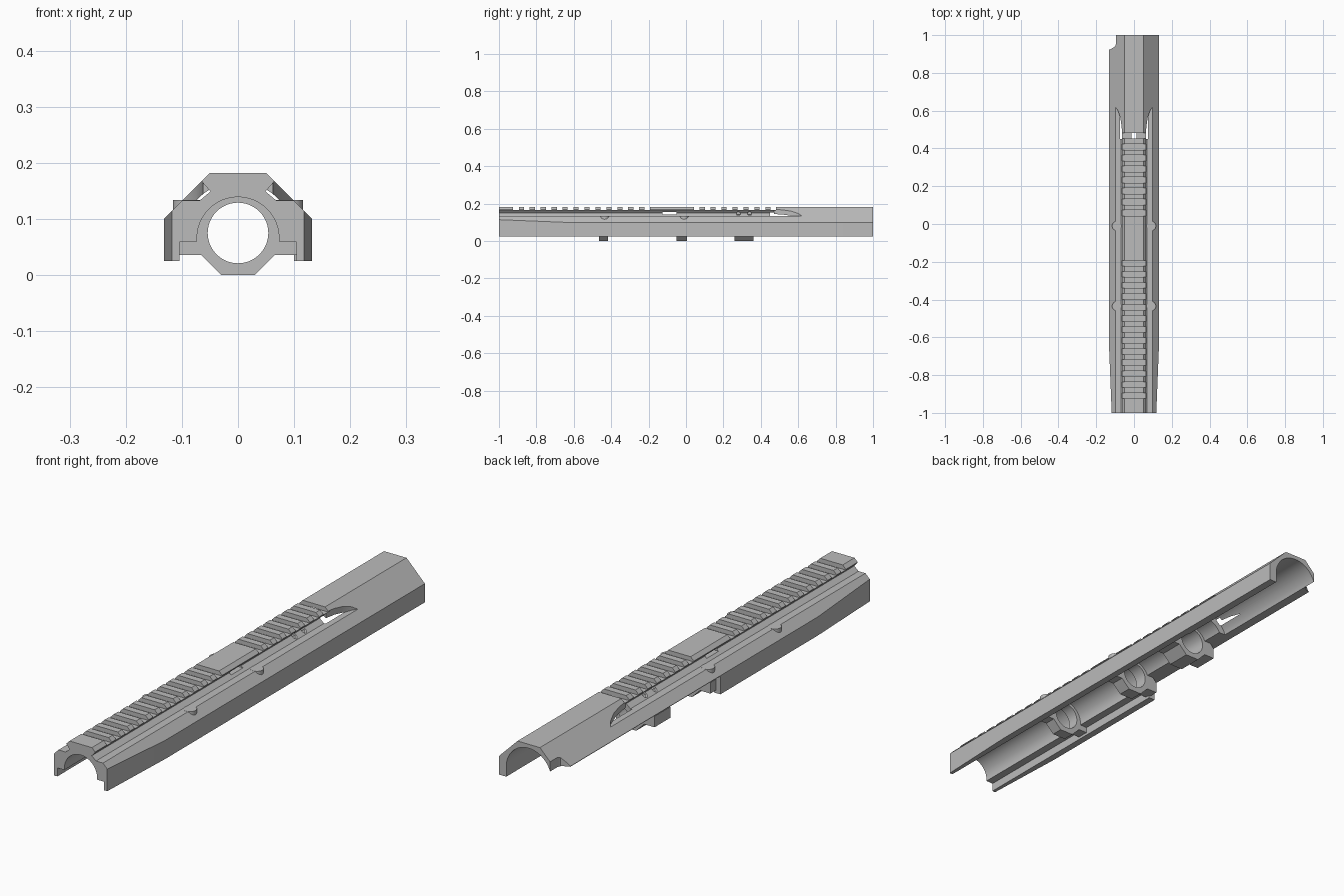
import bpy, bmesh, math
from mathutils import Vector

if "Cube" in bpy.data.objects:
    bpy.data.objects.remove(bpy.data.objects["Cube"])

grey = bpy.data.materials.new("plain_grey")
grey.use_nodes = True
grey.diffuse_color = (0.5, 0.5, 0.5, 1)
grey.node_tree.nodes["Principled BSDF"].inputs["Base Color"].default_value = (0.5, 0.5, 0.5, 1)


def loft(name, sections):
    """Join equal outlines, each given as (list of xyz), into a closed solid."""
    bm = bmesh.new()
    loops = [[bm.verts.new(p) for p in s] for s in sections]
    bm.faces.new(loops[0])
    bm.faces.new(loops[-1])
    for a, b in zip(loops, loops[1:]):
        for i in range(len(a)):
            j = (i + 1) % len(a)
            bm.faces.new((a[i], a[j], b[j], b[i]))
    bmesh.ops.recalc_face_normals(bm, faces=bm.faces)
    me = bpy.data.meshes.new(name)
    bm.to_mesh(me)
    bm.free()
    ob = bpy.data.objects.new(name, me)
    bpy.context.collection.objects.link(ob)
    me.materials.append(grey)
    return ob


def along_y(name, outline, y0, y1):
    return loft(name, [[(x, y, z) for x, z in outline] for y in (y0, y1)])


def along_z(name, outline, z0, z1):
    return loft(name, [[(x, y, z) for x, y in outline] for z in (z0, z1)])


def box(name, x0, x1, y0, y1, z0, z1):
    return along_y(name, [(x0, z0), (x1, z0), (x1, z1), (x0, z1)], y0, y1)


def arc(cx, cy, r, a0, a1, n):
    return [(cx + r * math.cos(math.radians(a0 + (a1 - a0) * i / n)),
             cy + r * math.sin(math.radians(a0 + (a1 - a0) * i / n))) for i in range(n + 1)]


def boolean(ob, other, op="DIFFERENCE"):
    m = ob.modifiers.new(other.name, "BOOLEAN")
    m.operation, m.solver, m.object = op, "EXACT", other
    bpy.context.view_layer.objects.active = ob
    bpy.ops.object.modifier_apply(modifier=m.name)
    bpy.data.objects.remove(other)


def mirrored(outline):
    return outline + [(-x, z) for x, z in reversed(outline)]


# Main shell, narrowing toward the front
def shell_section(y, w):
    return [(x, y, z) for x, z in mirrored([(w, 0.025), (w, 0.232 - w), (0.05, 0.182)])]


body = loft("handguard_body", [shell_section(-1, 0.118), shell_section(-0.65, 0.132), shell_section(1, 0.132)])

# Front channel and wider rear bore
channel = [(0.104, -0.02), (0.104, 0.059)] + arc(0, 0.066, 0.073, -5, 185, 40) + [(-0.104, 0.059), (-0.104, -0.02)]
boolean(body, along_y("channel_cut", channel, -1.1, 0.46))
rear = [(0.1, -0.02)] + arc(0, 0.066, 0.1, 0, 180, 40) + [(-0.1, -0.02)]
boolean(body, along_y("rear_cut", rear, 0.45, 1.1))

# Right-hand lower wall opening and rear corner notch
boolean(body, box("side_opening_cut", -0.2, -0.06, -0.03, 1.1, -0.1, 0.098))
notch = [(-0.2, 0.92), (-0.125, 0.925), (-0.1, 0.94), (-0.095, 0.955), (-0.095, 1.1), (-0.2, 1.1)]
boolean(body, along_z("corner_notch_cut", notch, -0.1, 0.3))

# Grooves beside the rail, sweeping out at their rear ends
for s in (1, -1):
    groove = [(0.2, 0.133), (0.068, 0.133), (0.048, 0.15), (0.063, 0.168), (0.03, 0.2), (0.2, 0.2)]
    groove = [(0.2, 0.133), (0.068, 0.133), (0.049, 0.149), (0.064, 0.166), (0.064, 0.169), (0.2, 0.169 + 0.136)]
    cut = along_y("groove_cut", [(s * x, z) for x, z in groove], -1.1, 0.7)
    plan = [(0.03, -1.2), (0.3, -1.2), (0.3, 0.62), (0.098, 0.62), (0.085, 0.6),
            (0.073, 0.565), (0.066, 0.52), (0.062, 0.47), (0.03, 0.47)]
    boolean(cut, along_z("groove_plan", [(s * x, y) for x, y in plan], 0, 0.5), "INTERSECT")
    boolean(body, cut)

# Cross slots on the rail
pitch, width = 0.0585, 0.031
for start, count in ((-0.925, 13), (0.042, 8)):
    for i in range(count):
        y = start + i * pitch
        boolean(body, box("slot_cut", -0.064, 0.064, y, y + width, 0.165, 0.2))

# Window under the rail and small pin pockets
boolean(body, box("window_cut", -0.075, 0.075, -0.125, -0.05, 0.142, 0.156))
for y in (0.28, 0.34):
    for s in (1, -1):
        pin = [(px, pz) for px, pz in arc(y, 0.146, 0.011, 0, 330, 11)]
        boolean(body, loft("pin_cut", [[(s * x, a, b) for a, b in pin] for x in (0.035, 0.09)]))

# Inner rings with clamp feet
ring_half = [(0.03, 0), (0.066, 0.036), (0.112, 0.036), (0.112, 0.08), (0.05, 0.142)]
rings = []
for name, y0, y1 in (("front_ring", -0.465, -0.418), ("middle_ring", -0.05, 0.005), ("rear_ring", 0.26, 0.36)):
    ring = along_y(name, mirrored(ring_half), y0, y1)
    boolean(ring, along_y("bore_cut", arc(0, 0.075, 0.054, 0, 354, 59), y0 - 0.1, y1 + 0.1))
    rings.append(ring)

# Round screw bosses on both shoulders
bosses = []
for label, y in (("front", -0.435), ("middle", -0.01)):
    for side, s in (("left", 1), ("right", -1)):
        bosses.append(along_z(f"{label}_{side}_boss", arc(s * 0.091, y, 0.025, 0, 345, 23), 0.105, 0.1335))

# Keep edges crisp while smoothing the bores
bpy.ops.object.select_all(action="DESELECT")
for ob in [body] + rings + bosses:
    ob.select_set(True)
bpy.context.view_layer.objects.active = body
bpy.ops.object.shade_smooth_by_angle(angle=math.radians(25))
